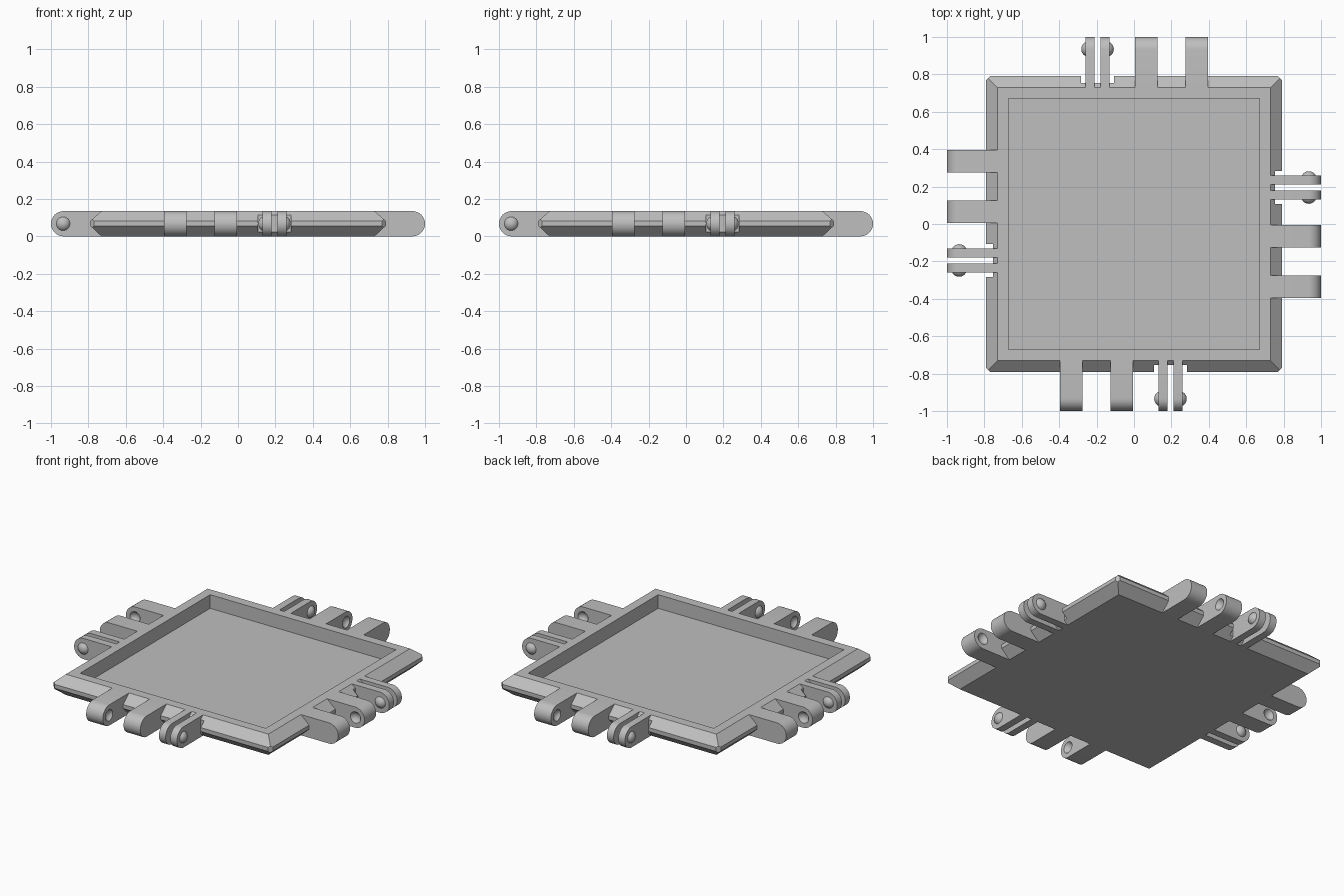
import bpy, bmesh, math
from mathutils import Matrix, Vector

cube = bpy.data.objects.get("Cube")
if cube:
    bpy.data.objects.remove(cube, do_unlink=True)

HEIGHT = 0.135
MID = HEIGHT / 2
ROOT, TIP = -0.73, -1.0          # hinge arm extent along y on the front side
PIN_Y = -0.935                   # snap pin axis

grey = bpy.data.materials.new("plain grey")
grey.use_nodes = True
COLOUR = (0.52, 0.52, 0.52, 1)
grey.diffuse_color = COLOUR
grey.node_tree.nodes["Principled BSDF"].inputs["Base Color"].default_value = COLOUR


def finish(bm, name):
    bmesh.ops.recalc_face_normals(bm, faces=bm.faces[:])
    mesh = bpy.data.meshes.new(name)
    bm.to_mesh(mesh)
    bm.free()
    mesh.materials.append(grey)
    ob = bpy.data.objects.new(name, mesh)
    bpy.context.collection.objects.link(ob)
    return ob


def activate(ob):
    bpy.ops.object.select_all(action='DESELECT')
    ob.select_set(True)
    bpy.context.view_layer.objects.active = ob


def cut(ob, cutter):
    cutter.hide_render = True
    mod = ob.modifiers.new("cut", 'BOOLEAN')
    mod.operation = 'DIFFERENCE'
    mod.solver = 'EXACT'
    mod.object = cutter
    activate(ob)
    bpy.ops.object.modifier_apply(modifier=mod.name)
    bpy.data.objects.remove(cutter, do_unlink=True)


def quarter(i):
    return Matrix.Rotation(i * math.pi / 2, 4, 'Z')


def add_arm(bm, x0, x1):
    """Bar with a rounded end, reaching forward from the tray."""
    pts = [(ROOT, HEIGHT)]
    for k in range(17):
        a = math.pi * k / 16
        pts.append((TIP + MID - MID * math.sin(a), MID + MID * math.cos(a)))
    pts.append((ROOT, 0))
    face = bm.faces.new([bm.verts.new((x0, y, z)) for y, z in pts])
    ext = bmesh.ops.extrude_face_region(bm, geom=[face])
    verts = [g for g in ext["geom"] if isinstance(g, bmesh.types.BMVert)]
    bmesh.ops.translate(bm, verts=verts, vec=(x1 - x0, 0, 0))


def add_ball(bm, x, radius):
    place = Matrix.Translation((x, PIN_Y, MID)) @ Matrix.Rotation(math.pi / 2, 4, 'Y')
    return bmesh.ops.create_uvsphere(bm, u_segments=24, v_segments=16,
                                     radius=radius, matrix=place)["verts"]


# Tray: square rings lofted from the underside, over the rim, into the recess
bm = bmesh.new()
rings = []
for half, z in [(0.73, 0), (0.79, 0.056), (0.79, 0.082),
                (0.73, HEIGHT), (0.67, HEIGHT), (0.67, 0.046)]:
    rings.append([bm.verts.new((sx * half, sy * half, z))
                  for sx, sy in [(-1, -1), (1, -1), (1, 1), (-1, 1)]])
for low, high in zip(rings, rings[1:]):
    for k in range(4):
        n = (k + 1) % 4
        bm.faces.new((low[k], low[n], high[n], high[k]))
bm.faces.new(rings[0][::-1])
bm.faces.new(rings[-1])
# Trimmed corner points
for sx in (-1, 1):
    for sy in (-1, 1):
        geom = bm.verts[:] + bm.edges[:] + bm.faces[:]
        bmesh.ops.bisect_plane(bm, geom=geom, plane_co=(sx * 0.78, sy * 0.78, 0),
                               plane_no=Vector((sx, sy, 0)).normalized(),
                               clear_outer=True)
        bmesh.ops.holes_fill(bm, edges=[e for e in bm.edges if e.is_boundary])
tray = finish(bm, "tray")

# Rim notches behind the clips
bm = bmesh.new()
for i in range(4):
    box = Matrix.Translation((0.195, -0.855, MID)) @ Matrix.Diagonal((0.178, 0.2, 0.4, 1))
    bmesh.ops.create_cube(bm, size=1, matrix=quarter(i) @ box)
cut(tray, finish(bm, "notch_cutter"))

for i, side in enumerate(("front", "left", "back", "right")):
    parts = []
    # Wide hinge arms with round sockets on their facing sides
    for name, x0, x1, socket in (("outer", -0.395, -0.275, -0.255),
                                 ("inner", -0.125, -0.005, -0.145)):
        bm = bmesh.new()
        add_arm(bm, x0, x1)
        arm = finish(bm, f"{side}_{name}_arm")
        bm = bmesh.new()
        add_ball(bm, socket, 0.042)
        cut(arm, finish(bm, "socket_cutter"))
        parts.append(arm)

    # Split clip with a domed snap bump on each outer face
    for name, x0, x1, out in (("first", 0.13, 0.178, -1), ("second", 0.212, 0.26, 1)):
        bm = bmesh.new()
        add_arm(bm, x0, x1)
        parts.append(finish(bm, f"{side}_{name}_clip"))
        bm = bmesh.new()
        face_x = x0 if out < 0 else x1
        add_ball(bm, face_x - out * 0.02, 0.042)
        geom = bm.verts[:] + bm.edges[:] + bm.faces[:]
        bmesh.ops.bisect_plane(bm, geom=geom, plane_co=(face_x - out * 0.002, 0, 0),
                               plane_no=(out, 0, 0), clear_inner=True)
        bmesh.ops.holes_fill(bm, edges=[e for e in bm.edges if e.is_boundary])
        parts.append(finish(bm, f"{side}_{name}_snap_bump"))

    for ob in parts:
        ob.data.transform(quarter(i))
        activate(ob)
        bpy.ops.object.shade_smooth_by_angle(angle=math.radians(30))
